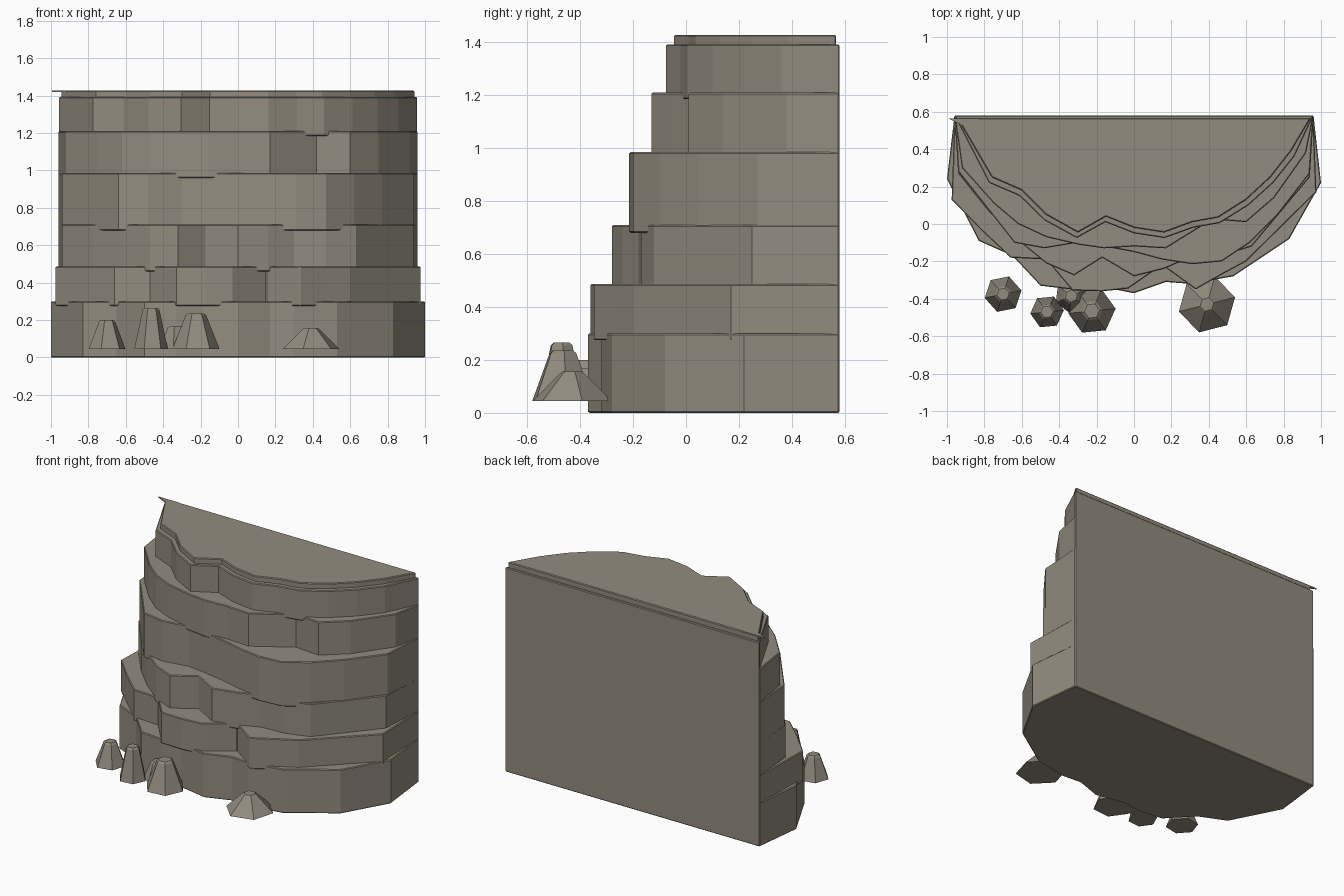
import bpy, bmesh, math

cube = bpy.data.objects.get("Cube")
if cube:
    bpy.data.objects.remove(cube, do_unlink=True)


def material(name, colour):
    mat = bpy.data.materials.new(name)
    mat.use_nodes = True
    mat.diffuse_color = colour
    mat.node_tree.nodes["Principled BSDF"].inputs["Base Color"].default_value = colour
    return mat


STONE = material("warm grey stone", (0.29, 0.262, 0.21, 1))
BACK = 0.58


def add_object(name, bm):
    bmesh.ops.recalc_face_normals(bm, faces=bm.faces[:])
    mesh = bpy.data.meshes.new(name)
    bm.to_mesh(mesh)
    bm.free()
    mesh.materials.append(STONE)
    obj = bpy.data.objects.new(name, mesh)
    bpy.context.collection.objects.link(obj)
    return obj


def slab(name, outline, bottom, top, bevel=0.005):
    """Extrude a flat outline upwards into a rock ledge."""
    bm = bmesh.new()
    face = bm.faces.new([bm.verts.new((x, y, bottom)) for x, y in outline])
    extruded = bmesh.ops.extrude_face_region(bm, geom=[face])["geom"]
    verts = [g for g in extruded if isinstance(g, bmesh.types.BMVert)]
    bmesh.ops.translate(bm, verts=verts, vec=(0, 0, top - bottom))
    obj = add_object(name, bm)
    if bevel:
        mod = obj.modifiers.new("worn edges", "BEVEL")
        mod.width = bevel
        mod.segments = 1
        mod.limit_method = "ANGLE"
        mod.angle_limit = math.radians(60)
    return obj


def ledge(name, front, bottom, top, half_width=0.96, back=BACK):
    return slab(name, [(-half_width, back)] + front + [(half_width, back)], bottom, top)


# Stacked ledges; each sinks slightly into the one below
ledge("base_ledge", [(-1, .24), (-.83, -.09), (-.65, -.17), (-.5, -.33), (-.33, -.35),
                     (-.2, -.33), (0, -.37), (.17, -.31), (.3, -.32), (.53, -.28),
                     (.83, -.08), (1, .22)], 0, .30)
ledge("second_ledge", [(-.975, .13), (-.82, -.03), (-.66, -.18), (-.47, -.19), (-.33, -.355),
                       (-.17, -.36), (-.03, -.345), (.15, -.22), (.33, -.35), (.47, -.27),
                       (.6, -.2), (.975, .17)], .275, .487)
ledge("third_ledge", [(-.94, .27), (-.78, .07), (-.63, -.08), (-.47, -.21), (-.32, -.275),
                      (-.17, -.18), (0, -.28), (.16, -.24), (.3, -.18), (.47, -.17),
                      (.63, -.12), (.94, .25)], .46, .71)
ledge("fourth_ledge", [(-.94, .28), (-.64, -.1), (-.48, -.13), (-.3, -.1), (-.16, -.12),
                       (0, -.15), (.15, -.19), (.31, -.215), (.47, -.2), (.62, -.1),
                       (.77, .05), (.94, .27)], .68, .985)
ledge("fifth_ledge", [(-.92, .3), (-.75, .11), (-.62, 0), (-.47, -.07), (-.3, -.11),
                      (-.16, -.13), (0, -.12), (.17, -.13), (.3, -.05), (.42, .025),
                      (.6, .01), (.75, .14), (.92, .38)], .96, 1.21)
crest = [(-.76, .25), (-.6, .18), (-.47, .05), (-.3, -.045), (-.15, .04), (0, -.02),
         (.16, -.045), (.31, .01), (.45, .035), (.6, .13), (.73, .25), (.84, .39)]
ledge("sixth_ledge", [(x * 1.02, y - .03) for x, y in crest], 1.185, 1.392)
ledge("top_cap", crest, 1.38, 1.428, half_width=.945, back=.567)

# Thin splinter at the rear corner of the cap
slab("corner_splinter", [(-.995, .565), (-.83, .565), (-.86, .5)], 1.42, 1.428, bevel=0)


def boulder(name, x, y, radius, top_radius, top, turn, sides=6):
    """Tapered faceted rock with a worn, chamfered tip."""
    bm = bmesh.new()
    rings = []
    for r, z in ((radius, .045), (top_radius, top - .01), (top_radius * .75, top)):
        rings.append([bm.verts.new((x + r * math.cos(turn + math.tau * i / sides),
                                    y + r * math.sin(turn + math.tau * i / sides), z))
                      for i in range(sides)])
    for low, high in zip(rings, rings[1:]):
        for i in range(sides):
            j = (i + 1) % sides
            bm.faces.new((low[i], low[j], high[j], high[i]))
    bm.faces.new(rings[0])
    bm.faces.new(rings[-1])
    return add_object(name, bm)


# Loose boulders at the foot of the cliff
boulder("left_boulder", -.70, -.375, .1, .045, .2, .2)
boulder("tall_boulder", -.465, -.47, .09, .045, .265, .1)
boulder("small_boulder", -.335, -.385, .09, .045, .168, .4)
boulder("middle_boulder", -.225, -.465, .127, .055, .236, .1)
boulder("wide_boulder", .39, -.43, .155, .05, .157, .25)
